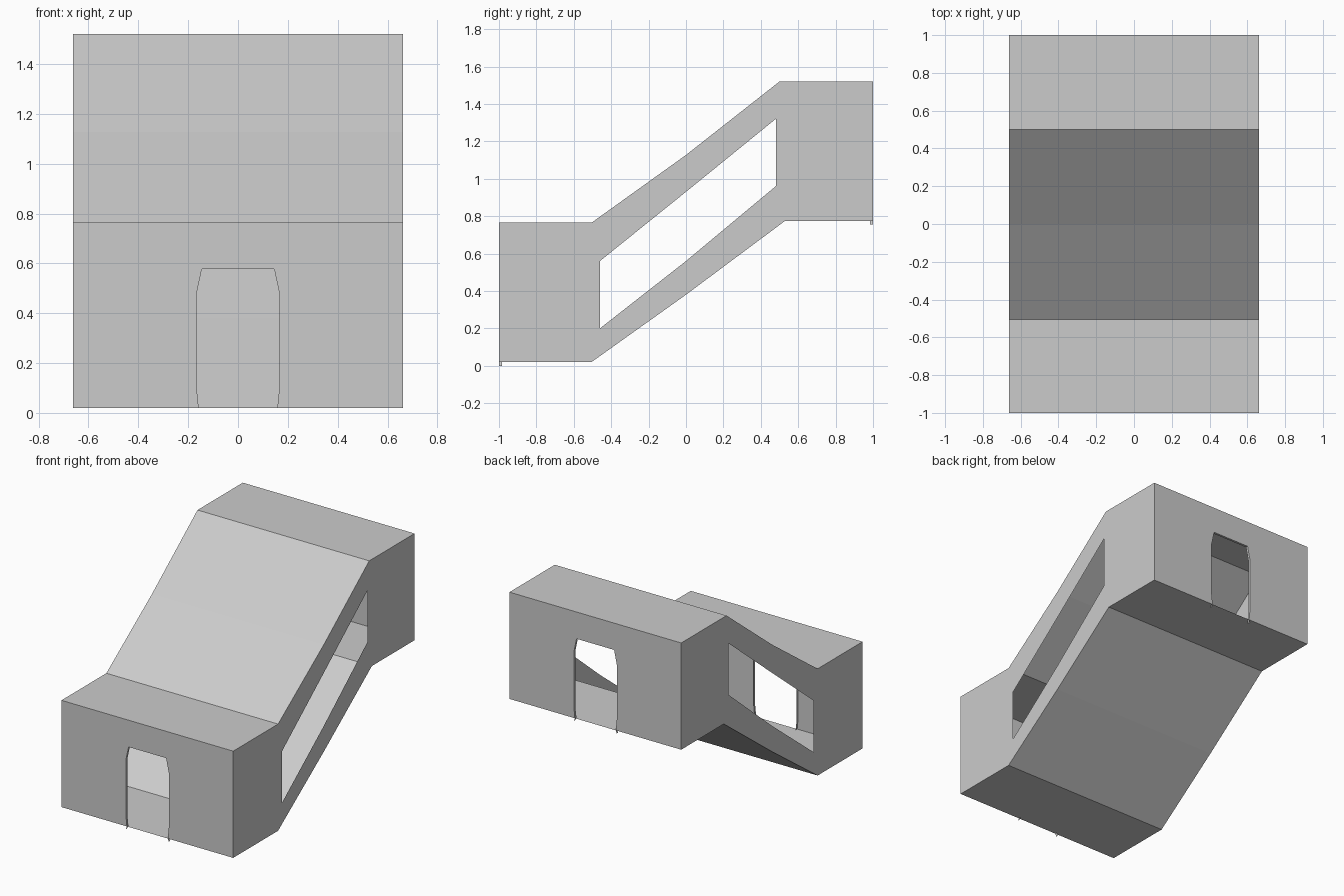
import bpy, bmesh

if "Cube" in bpy.data.objects:
    bpy.data.objects.remove(bpy.data.objects["Cube"])

grey = bpy.data.materials.new("plain_grey")
grey.diffuse_color = (0.6, 0.6, 0.6, 1)
grey.use_nodes = True
grey.node_tree.nodes["Principled BSDF"].inputs["Base Color"].default_value = grey.diffuse_color
HALF = 0.663   # half width of the corridor
RISE = 0.755   # height difference between the two landings
Z0, Z1 = 0.02, 0.765


def make(name, polys):
    """Object from a list of polygons, each a list of 3D points."""
    bm = bmesh.new()
    for p in polys:
        bm.faces.new([bm.verts.new(v) for v in p])
    bmesh.ops.remove_doubles(bm, verts=bm.verts, dist=0.0005)
    me = bpy.data.meshes.new(name)
    bm.to_mesh(me)
    bm.free()
    me.materials.append(grey)
    ob = bpy.data.objects.new(name, me)
    bpy.context.collection.objects.link(ob)
    return ob


def sheet(name, path, up):
    """Strip spanning the corridor width along a (y, z) path."""
    polys = []
    for a, b in zip(path, path[1:]):
        q = [(-HALF, *a), (HALF, *a), (HALF, *b), (-HALF, *b)]
        polys.append(q if up else q[::-1])
    make(name, polys)


# Profiles of the roof, floor and window edges
roof = [(-1, Z1), (-0.505, Z1), (0, 1.127), (0.5, Z1 + RISE), (1, Z1 + RISE)]
floor = [(-1, Z0), (-0.505, Z0), (0, 0.38), (0.53, Z0 + RISE), (1, Z0 + RISE)]
win_top = [(-0.46, 0.56), (0, 0.93), (0.48, 1.32)]
win_low = [(-0.46, 0.2), (0, 0.56), (0.48, 0.96)]

sheet("roof", roof, True)
sheet("floor", floor, False)

# Side walls, built around the slanted window
bands = [
    [floor[0], floor[1], win_low[0], win_top[0], roof[1], roof[0]],
    [floor[3], floor[4], roof[4], roof[3], win_top[2], win_low[2]],
]
for i in range(2):
    bands.append([floor[i + 1], floor[i + 2], win_low[i + 1], win_low[i]])
    bands.append([win_top[i], win_top[i + 1], roof[i + 2], roof[i + 1]])
for name, s in (("right_wall", 1), ("left_wall", -1)):
    make(name, [[(s * HALF, y, z) for y, z in (b if s > 0 else b[::-1])] for b in bands])

# End walls with doorways and thin door reveals
half_door = [(0.158, 0.02), (0.166, 0.1), (0.166, 0.48), (0.145, 0.578)]
for name, y, dz, s in (("front", -1, 0, 1), ("back", 1, RISE, -1)):
    door = half_door + [(-x, z) for x, z in half_door[::-1]]
    side = [(HALF, Z0), (HALF, 0.578), (0.145, 0.578)] + half_door[2::-1]
    polys = [side, [(-x, z) for x, z in side[::-1]],
             [(-HALF, 0.578), (-0.145, 0.578), (0.145, 0.578),
              (HALF, 0.578), (HALF, Z1), (-HALF, Z1)]]
    polys = [[(x, y, z + dz) for x, z in p] for p in polys]
    # outward normals: reverse any polygon facing inward
    fixed = []
    for p in polys:
        area = sum(a[0] * b[2] - b[0] * a[2] for a, b in zip(p, p[1:] + p[:1]))
        fixed.append(p if area * s > 0 else p[::-1])
    make(name + "_wall", fixed)

    path = [(0.165, 0.0)] + door + [(-0.165, 0.0)]
    strip = []
    for a, b in zip(path, path[1:]):
        q = [(a[0], y, a[1] + dz), (b[0], y, b[1] + dz),
             (b[0], y + s * 0.016, b[1] + dz), (a[0], y + s * 0.016, a[1] + dz)]
        strip.append(q if s > 0 else q[::-1])
    make(name + "_door_reveal", strip)
